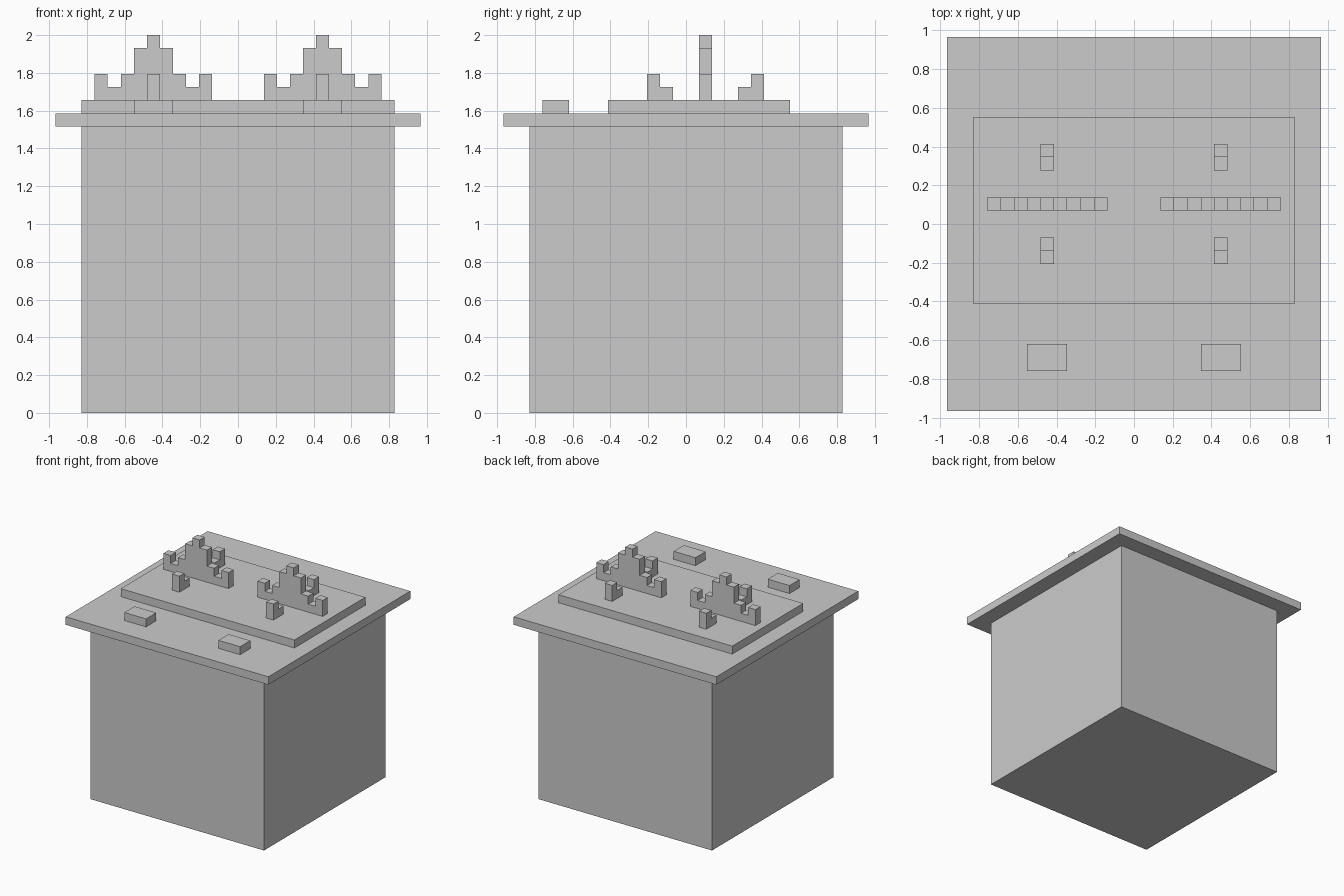
import bpy, bmesh
from mathutils import Vector

if "Cube" in bpy.data.objects:
    bpy.data.objects.remove(bpy.data.objects["Cube"])

U = 2 / 29  # one block of the model's grid


def finish(name, bm, mirror):
    bmesh.ops.recalc_face_normals(bm, faces=bm.faces)
    mesh = bpy.data.meshes.new(name)
    bm.to_mesh(mesh)
    bm.free()
    ob = bpy.data.objects.new(name, mesh)
    bpy.context.collection.objects.link(ob)
    if mirror:
        ob.modifiers.new("left_right", 'MIRROR').use_axis[0] = True
    return ob


def box(name, lo, hi, mirror=False):
    bm = bmesh.new()
    bmesh.ops.create_cube(bm, size=1)
    lo, hi = Vector(lo) * U, Vector(hi) * U
    bmesh.ops.scale(bm, vec=hi - lo, verts=bm.verts)
    bmesh.ops.translate(bm, vec=(lo + hi) / 2, verts=bm.verts)
    return finish(name, bm, mirror)


def stepped(name, heights, start, base, place, thickness):
    """Extruded stair silhouette, one block wide per height."""
    outline = [(start, base)]
    for i, h in enumerate(heights):
        for p in ((start + i, base + h), (start + i + 1, base + h)):
            if p != outline[-1]:
                outline.append(p)
    outline.append((start + len(heights), base))
    bm = bmesh.new()
    face = bm.faces.new([bm.verts.new(Vector(place(a, z)) * U) for a, z in outline])
    ext = bmesh.ops.extrude_face_region(bm, geom=[face])
    bmesh.ops.translate(bm, vec=Vector(thickness) * U,
                        verts=[v for v in ext["geom"] if isinstance(v, bmesh.types.BMVert)])
    return finish(name, bm, True)


# Cabinet, overhanging top and burner plate
box("cabinet", (-12, -12, 0), (12, 12, 22))
box("overhanging_top", (-14, -14, 22), (14, 14, 23))
box("burner_plate", (-12, -6, 23), (12, 8, 24))

# Control knobs
box("knobs", (5, -11, 23), (8, -9, 24), mirror=True)

# Burner grates: wide stepped crest plus a small prong in front and behind
stepped("grate_crests", [2, 1, 2, 4, 5, 4, 2, 1, 2], 2, 24,
        lambda a, z: (a, 1, z), (0, 1, 0))
for name, heights, start in (("front_prongs", [2, 1], -3), ("back_prongs", [1, 2], 4)):
    stepped(name, heights, start, 24, lambda a, z: (6, a, z), (1, 0, 0))
